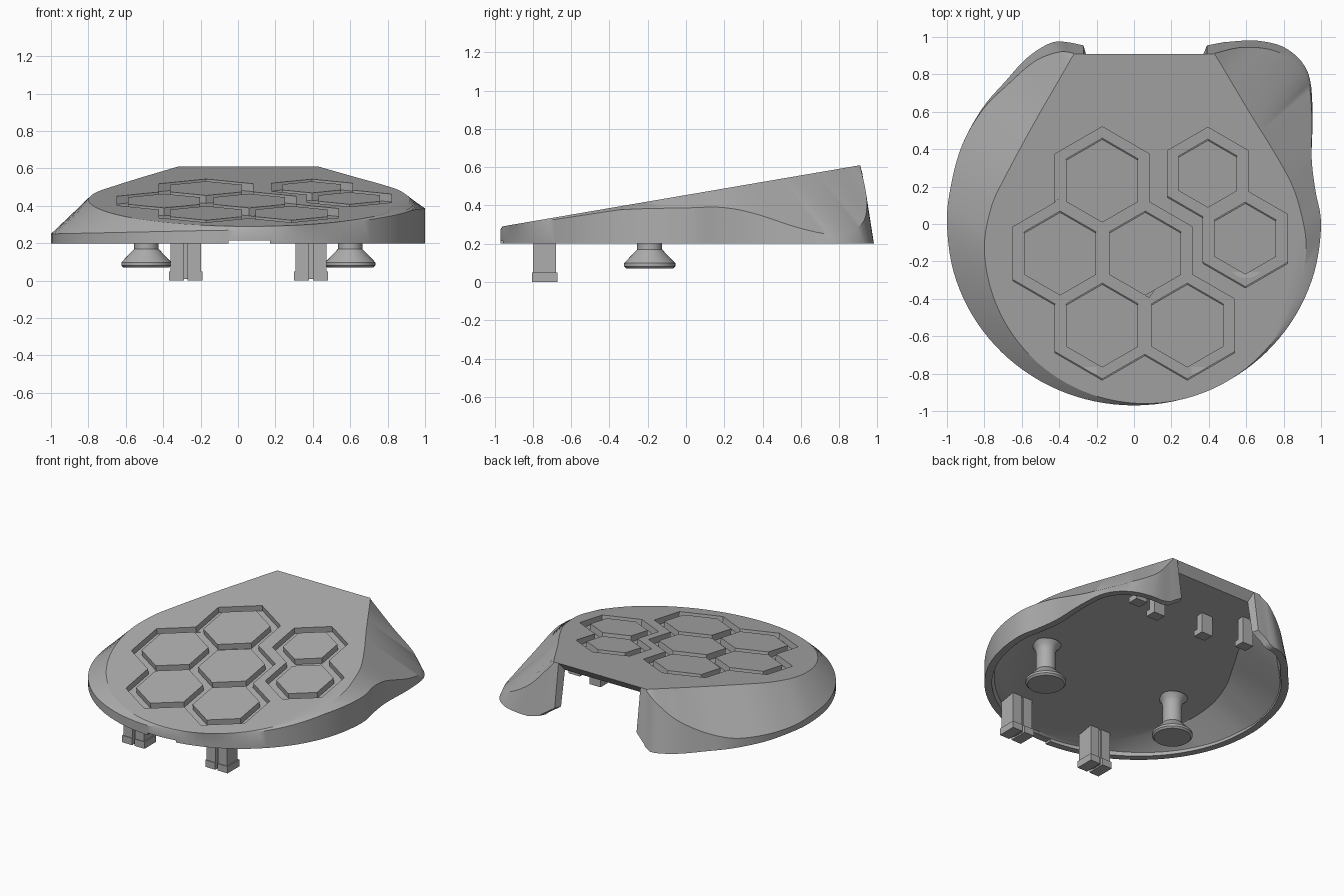
import bpy, bmesh, math
from mathutils import Vector

cube = bpy.data.objects.get("Cube")
if cube:
    bpy.data.objects.remove(cube, do_unlink=True)

grey = bpy.data.materials.new("plain_grey")
grey.use_nodes = True
grey.diffuse_color = (0.42, 0.42, 0.42, 1)
grey.node_tree.nodes["Principled BSDF"].inputs["Base Color"].default_value = grey.diffuse_color

BASE = 0.2
SLOPE = 0.171
NORMAL = Vector((0, -SLOPE, 1)).normalized()


def plane_z(y):
    """Height of the sloping top plate."""
    return 0.61 + (y - 0.91) * SLOPE


def finish(name, bm, angle=30):
    bmesh.ops.recalc_face_normals(bm, faces=bm.faces)
    mesh = bpy.data.meshes.new(name)
    bm.to_mesh(mesh)
    bm.free()
    mesh.materials.append(grey)
    obj = bpy.data.objects.new(name, mesh)
    bpy.context.collection.objects.link(obj)
    smooth(obj, angle)
    return obj


def smooth(obj, angle=30):
    bpy.ops.object.select_all(action='DESELECT')
    obj.select_set(True)
    bpy.context.view_layer.objects.active = obj
    bpy.ops.object.shade_smooth_by_angle(angle=math.radians(angle))


def add_box(bm, x0, x1, y0, y1, z0, z1):
    verts = bmesh.ops.create_cube(bm, size=1)["verts"]
    for v in verts:
        v.co = ((x0 + x1) / 2 + v.co.x * (x1 - x0),
                (y0 + y1) / 2 + v.co.y * (y1 - y0),
                (z0 + z1) / 2 + v.co.z * (z1 - z0))


def box(name, *bounds):
    bm = bmesh.new()
    add_box(bm, *bounds)
    return finish(name, bm)


def cut(obj, cutter):
    """Subtract the cutter from the object and delete it."""
    mod = obj.modifiers.new("cut", 'BOOLEAN')
    mod.operation = 'DIFFERENCE'
    mod.solver = 'EXACT'
    mod.object = cutter
    cutter.hide_render = True
    bpy.context.view_layer.objects.active = obj
    bpy.ops.object.modifier_apply(modifier=mod.name)
    bpy.data.objects.remove(cutter, do_unlink=True)


# Shell stations: base x, y; shoulder x, y, z; top edge x, y
left_back = [
    (.48, .972, .43, .912, .6, .43, .91), (.66, .98, .59, .945, .42, .47, .845),
    (.82, .935, .78, .915, .3, .55, .71), (.93, .81, .92, .78, .25, .64, .56),
    (.955, .6, .95, .6, .28, .74, .4), (.95, .35, .95, .35, .36, .84, .22),
    (.97, .18, .97, .18, .39, .89, .07)]
right_back = [
    (-.98, .2, -.98, .2, .24, -.76, .1), (-.92, .42, -.92, .42, .25, -.69, .25),
    (-.81, .62, -.81, .61, .27, -.6, .42), (-.69, .76, -.67, .75, .33, -.5, .6),
    (-.57, .89, -.53, .87, .43, -.41, .755), (-.44, .97, -.4, .92, .54, -.35, .86),
    (-.34, .97, -.32, .912, .6, -.32, .91)]
front = []
STEPS = 12
for i in range(STEPS + 1):
    a = -math.pi * i / STEPS
    c, s = math.cos(a), math.sin(a)
    shoulder = 0.272 + (0.115 * c ** 1.3 if c > 0 else 0.022 * c)
    front.append((c, .97 * s, c, .97 * s, shoulder, .06 + .86 * c, -.11 + .85 * s))
rows = left_back + front + right_back


def spline(points, sub=5):
    """Smooth curve through rows of any width."""
    out = []
    for i in range(len(points) - 1):
        p0, p1 = points[max(i - 1, 0)], points[i]
        p2, p3 = points[i + 1], points[min(i + 2, len(points) - 1)]
        for k in range(sub):
            t = k / sub
            out.append(tuple(
                b + t * ((c - a) / 2 + t * (a - 2.5 * b + 2 * c - d / 2
                                           + t * (1.5 * (b - c) + (d - a) / 2)))
                for a, b, c, d in zip(p0, p1, p2, p3)))
    return out + [points[-1]]


path = ([(.39, .955, .39, .912, .6, .39, .91)] + spline(rows)
        + [(-.27, .955, -.27, .912, .6, -.27, .91)])


def inward(x, y, d=0.05):
    k = 1 - d / math.hypot(x, y)
    return x * k, y * k


# Hollow shell built from six matching rings
bm = bmesh.new()
rings = [[] for _ in range(6)]
tip_lift = [0.1, 0.04, 0.02, 0.01]
for i, (bx, by, mx, my, mz, tx, ty) in enumerate(path):
    from_tip = min(i, len(path) - 1 - i)
    bz = BASE + (tip_lift[from_tip] if from_tip < len(tip_lift) else 0)
    tz = plane_z(ty)
    mz = min(mz, tz - 0.006)
    points = [(bx, by, bz), (mx, my, mz), (tx, ty, tz),
              (*inward(tx, ty), tz - 0.06),
              (*inward(mx, my), max(bz + 0.01, min(mz - 0.03, tz - 0.07))),
              (*inward(bx, by), bz)]
    for ring, p in zip(rings, points):
        ring.append(bm.verts.new(p))
for a, b in zip(rings, rings[1:] + rings[:1]):
    if a is rings[2]:
        continue
    for i in range(len(path) - 1):
        bm.faces.new((a[i], a[i + 1], b[i + 1], b[i]))
bm.faces.new(rings[2])
bm.faces.new(rings[3])
bm.faces.new((rings[2][0], rings[2][-1], rings[3][-1], rings[3][0]))
for end in (0, -1):
    bm.faces.new([r[end] for r in rings])
shell = finish("shell", bm)


def hex_prism(name, x, y, radius, above, below):
    """Hexagonal prism standing square to the top plate."""
    bm = bmesh.new()
    loops = []
    for h in (above, -below):
        loop = []
        for k in range(6):
            a = math.pi / 6 + k * math.pi / 3
            px, py = x + radius * math.cos(a), y + radius * math.sin(a)
            loop.append(bm.verts.new(Vector((px, py, plane_z(py))) + NORMAL * h))
        loops.append(loop)
        bm.faces.new(loop)
    for k in range(6):
        n = (k + 1) % 6
        bm.faces.new((loops[0][k], loops[0][n], loops[1][n], loops[1][k]))
    return finish(name, bm)


# Honeycomb grooves with flush hexagonal islands
cells = [(-.17, .23, .222, .29), (-.395, -.16, .222, .29), (.06, -.16, .222, .29),
         (-.17, -.545, .222, .29), (.285, -.545, .222, .29),
         (.395, .267, .18, .25), (.595, -.08, .19, .262)]
for x, y, inner, outer in cells:
    cut(shell, hex_prism("groove_cutter", x, y, outer, 0.05, 0.043))
for n, (x, y, inner, outer) in enumerate(cells):
    hex_prism(f"hexagon_pad_{n + 1}", x, y, inner, 0, 0.048)

# Shallow notch in the front rim
cut(shell, box("notch_cutter", -.05, .17, -1.1, -.85, .1, .215))
smooth(shell)

# Mounting knobs turned from a profile
profile = [(0, .07), (.122, .07), (.134, .082), (.134, .098), (.065, .17),
           (.065, .31), (.075, .34), (.1, .367), (0, .367)]
for side, x in (("left", .6), ("right", -.49)):
    bm = bmesh.new()
    verts = [bm.verts.new((x + r, -.19, z)) for r, z in profile]
    edges = [bm.edges.new(pair) for pair in zip(verts, verts[1:])]
    bmesh.ops.spin(bm, geom=verts + edges, cent=(x, -.19, 0), axis=(0, 0, 1),
                   angle=math.tau, steps=32)
    bmesh.ops.remove_doubles(bm, verts=bm.verts, dist=0.0005)
    finish(f"{side}_knob", bm)

# Split snap clips under the front
for side, x in (("left", .39), ("right", -.28)):
    bm = bmesh.new()
    for s in (-1, 1):
        lo, hi = sorted((x + s * .01, x + s * .082))
        add_box(bm, lo, hi, -.8, -.68, .03, .28)
        lo, hi = sorted((x + s * .01, x + s * .09))
        add_box(bm, lo, hi, -.805, -.67, 0, .05)
    add_box(bm, x - .012, x + .012, -.77, -.69, .01, .28)
    finish(f"{side}_clip", bm)

# Small hooks hanging from the ceiling near the back
for n, (x, y, low) in enumerate([(-.11, .59, .36), (.3, .59, .36),
                                 (.46, .6, .4), (-.37, .7, .33)]):
    bm = bmesh.new()
    add_box(bm, x - .045, x + .045, y - .02, y + .03, low, plane_z(y) - .05)
    add_box(bm, x - .045, x + .045, y - .05, y + .03, low, low + .04)
    finish(f"hook_{n + 1}", bm)
